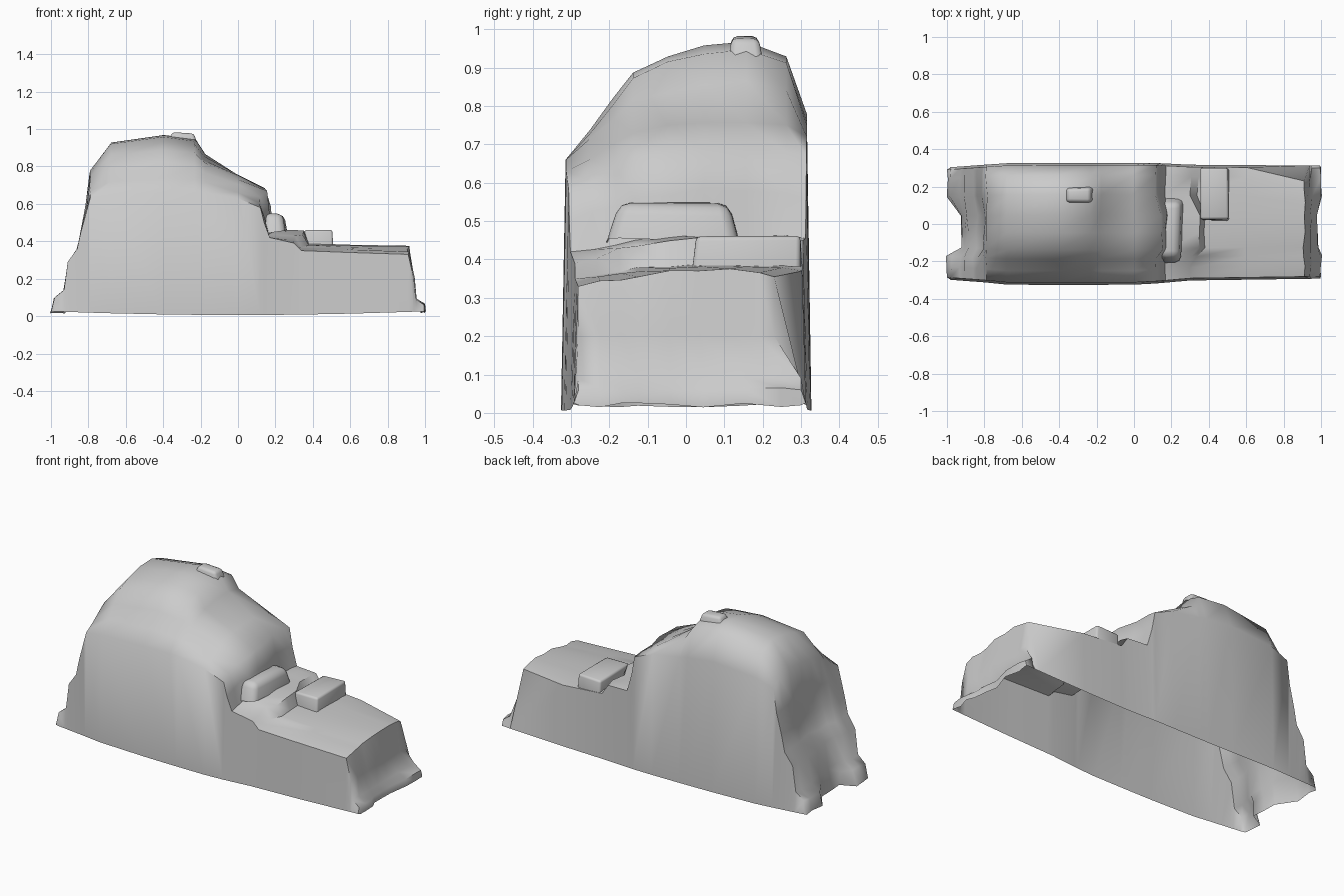
import bpy, bmesh, random
from mathutils import Vector

if "Cube" in bpy.data.objects:
    bpy.data.objects.remove(bpy.data.objects["Cube"])

random.seed(4)

# Lengthwise profile: x at corners, x in middle, z at crown, z at front edge, z at back edge
STATIONS = [
    (-1.00, -.92, .02, .02, .02), (-.98, -.92, .10, .10, .10), (-.93, -.91, .14, .14, .14),
    (-.91, -.89, .29, .29, .29), (-.86, -.84, .36, .36, .36), (-.84, -.81, .46, .45, .46),
    (-.81, -.80, .60, .56, .58), (-.79, -.79, .78, .63, .72), (-.68, -.68, .925, .65, .76),
    (-.40, -.40, .965, .66, .78), (-.23, -.23, .945, .66, .76), (-.18, -.18, .86, .66, .75),
    (.00, .00, .76, .63, .72), (.12, .15, .69, .58, .67), (.14, .17, .58, .50, .56),
    (.17, .19, .465, .42, .455), (.30, .35, .455, .39, .45), (.34, .38, .39, .35, .39),
    (.60, .60, .385, .34, .37), (.91, .91, .37, .33, .355), (.94, .94, .20, .20, .20),
    (.95, .95, .09, .09, .09), (.995, .98, .06, .06, .06), (1.00, .98, .02, .02, .02),
]
# Cross-section: sideways fraction, rise fraction
CROSS = [(-1, 0), (-.8, .25), (-.6, .52), (-.44, .76), (-.15, .9), (.15, .98), (.5, 1), (.83, .8), (1, 0)]


def finish(bm, name, angle):
    me = bpy.data.meshes.new(name)
    bm.to_mesh(me)
    bm.free()
    ob = bpy.data.objects.new(name, me)
    bpy.context.collection.objects.link(ob)
    bpy.ops.object.select_all(action='DESELECT')
    ob.select_set(True)
    bpy.context.view_layer.objects.active = ob
    bpy.ops.object.shade_smooth_by_angle(angle=angle)


def blend(x, points):
    """Piecewise linear value along x."""
    for (x0, v0), (x1, v1) in zip(points, points[1:]):
        if x <= x1:
            return v0 + (v1 - v0) * max(0, x - x0) / (x1 - x0)
    return points[-1][1]


FRONT_Y = [(-1, .285), (-.8, .30), (-.65, .315), (.05, .312), (.3, .29), (1, .28)]
BACK_Y = [(-1, .29), (-.8, .305), (-.65, .315), (.1, .315), (.3, .305), (1, .30)]


def half_widths(x, z):
    back = .23 if x > .85 and z > .15 else blend(x, BACK_Y)
    return blend(x, FRONT_Y), back


# Draped shell, open underneath
bm = bmesh.new()
rows = []
for x, xm, zt, zf, zb in STATIONS:
    front, back = half_widths(x, zt)
    row = []
    for v, f in CROSS:
        edge = zf if v < 0 else zb
        y = v * (front if v < 0 else back)
        j = random.uniform(-.006, .006) if abs(v) < 1 else 0
        row.append(bm.verts.new((x + j if abs(v) >= .5 else xm + j, y, edge + (zt - edge) * f + j)))
    rows.append(row)
for a, b in zip(rows, rows[1:]):
    for i in range(len(CROSS) - 1):
        bm.faces.new((a[i], b[i], b[i + 1], a[i + 1]))

# Long side walls, dropped from the edges to a slightly flared hem
for col, s, table in ((0, -1, FRONT_Y), (-1, 1, BACK_Y)):
    hem = [rows[0][col]]
    for r in rows[1:-1]:
        x = r[col].co.x
        y = blend(x, table) + .012
        hem.append(bm.verts.new((x, s * y, .006 + .02 * x * x)))
    hem.append(rows[-1][col])
    for i in range(len(rows) - 1):
        quad = [rows[i][col], rows[i + 1][col], hem[i + 1], hem[i]]
        bm.faces.new(list(dict.fromkeys(quad)))
bmesh.ops.recalc_face_normals(bm, faces=bm.faces)
finish(bm, "draped_body", 1.0)


def lump(name, lo, hi, taper=.85, jitter=.008, bevel=.015):
    """Soft, slightly uneven block, open underneath."""
    lo, hi = Vector(lo), Vector(hi)
    mid, size = (lo + hi) / 2, hi - lo
    b = bmesh.new()
    bmesh.ops.create_cube(b, size=1)
    for v in b.verts:
        k = taper if v.co.z > 0 else 1
        v.co = mid + Vector((v.co.x * size.x * k, v.co.y * size.y * k, v.co.z * size.z))
        v.co += Vector([random.uniform(-jitter, jitter) for _ in range(3)])
    bmesh.ops.delete(b, geom=[min(b.faces, key=lambda f: f.calc_center_median().z)], context='FACES_ONLY')
    bmesh.ops.bevel(b, geom=[e for e in b.edges if not e.is_boundary], offset=bevel,
                    segments=2, affect='EDGES', profile=.5)
    bmesh.ops.recalc_face_normals(b, faces=b.faces)
    finish(b, name, 1.0)


# Raised bumps and folds
lump("deck_box", (.355, .02, .38), (.505, .30, .46), .97, .004, .012)
lump("front_ledge", (.14, -.21, .45), (.26, .14, .55), .8, .01, .03)
lump("top_crest", (-.37, .11, .93), (-.22, .20, .98), .75, .005)
